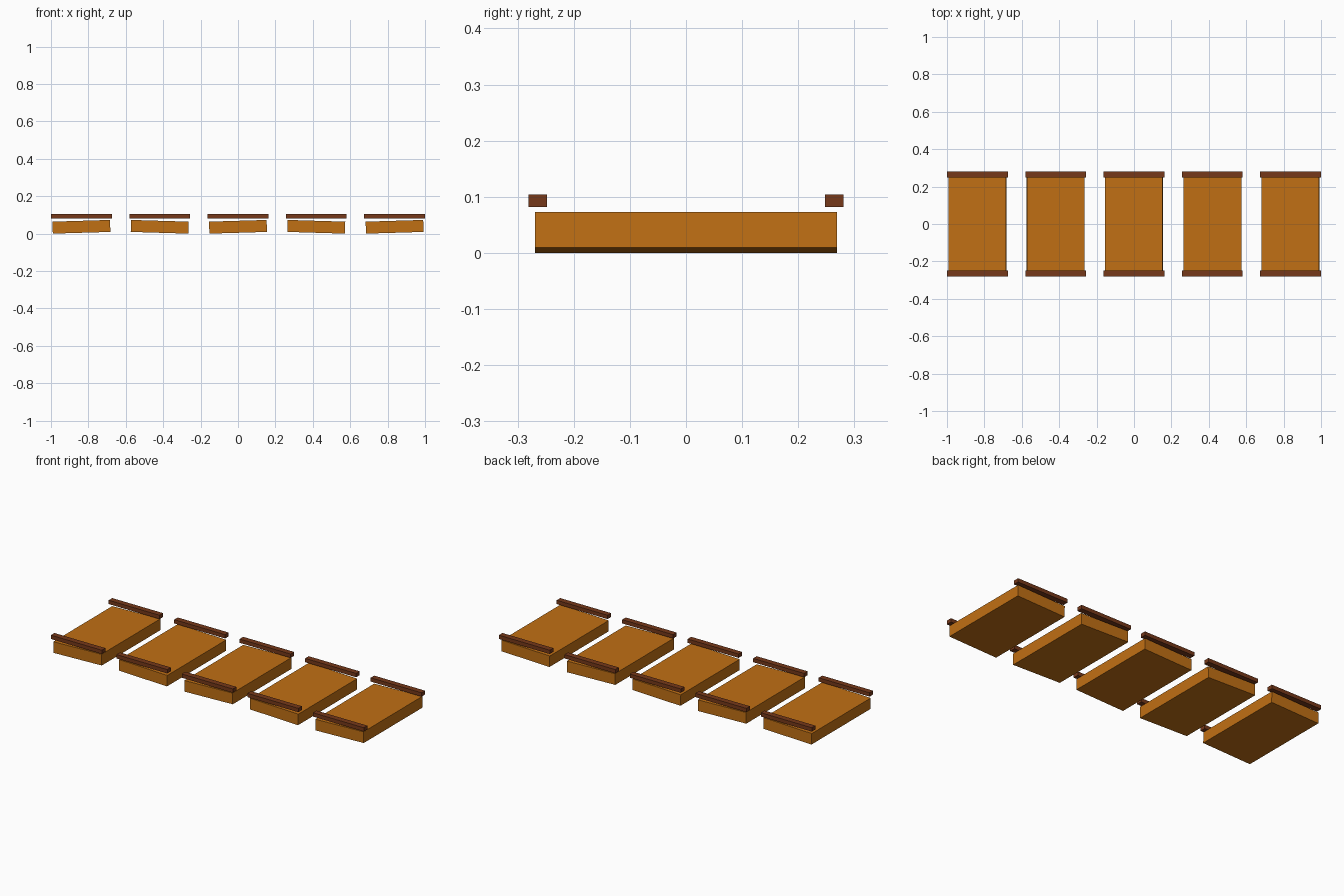
import bpy
import math

if "Cube" in bpy.data.objects:
    bpy.data.objects.remove(bpy.data.objects["Cube"])

def material(name, color):
    m = bpy.data.materials.new(name)
    m.diffuse_color = (*color, 1)
    m.use_nodes = True
    m.node_tree.nodes["Principled BSDF"].inputs["Base Color"].default_value = m.diffuse_color
    return m

plank_mat = material("plank_wood", (0.53, 0.16, 0.007))
rail_mat = material("rail_wood", (0.18, 0.04, 0.01))

def box(name, size, loc, mat, tilt=0.0):
    bpy.ops.mesh.primitive_cube_add(size=1, location=loc, rotation=(0, tilt, 0))
    ob = bpy.context.object
    ob.name = name
    ob.scale = size
    ob.data.materials.append(mat)
    return ob

SPACING = 0.4186
TILT = 0.03
PLANK = (0.308, 0.538, 0.064)
RAIL = (0.3256, 0.0325, 0.022)
half_height = (PLANK[2] * math.cos(TILT) + PLANK[0] * math.sin(TILT)) / 2

for i in range(5):
    x = (i - 2) * SPACING
    # walking plank, rocked alternately left and right
    box(f"plank_{i + 1}", PLANK, (x, 0, half_height), plank_mat,
        -TILT if i % 2 == 0 else TILT)
    # level rails floating above the front and back edges
    for side, y in (("front", -0.264), ("back", 0.264)):
        box(f"{side}_rail_{i + 1}", RAIL, (x, y, 0.093), rail_mat)
